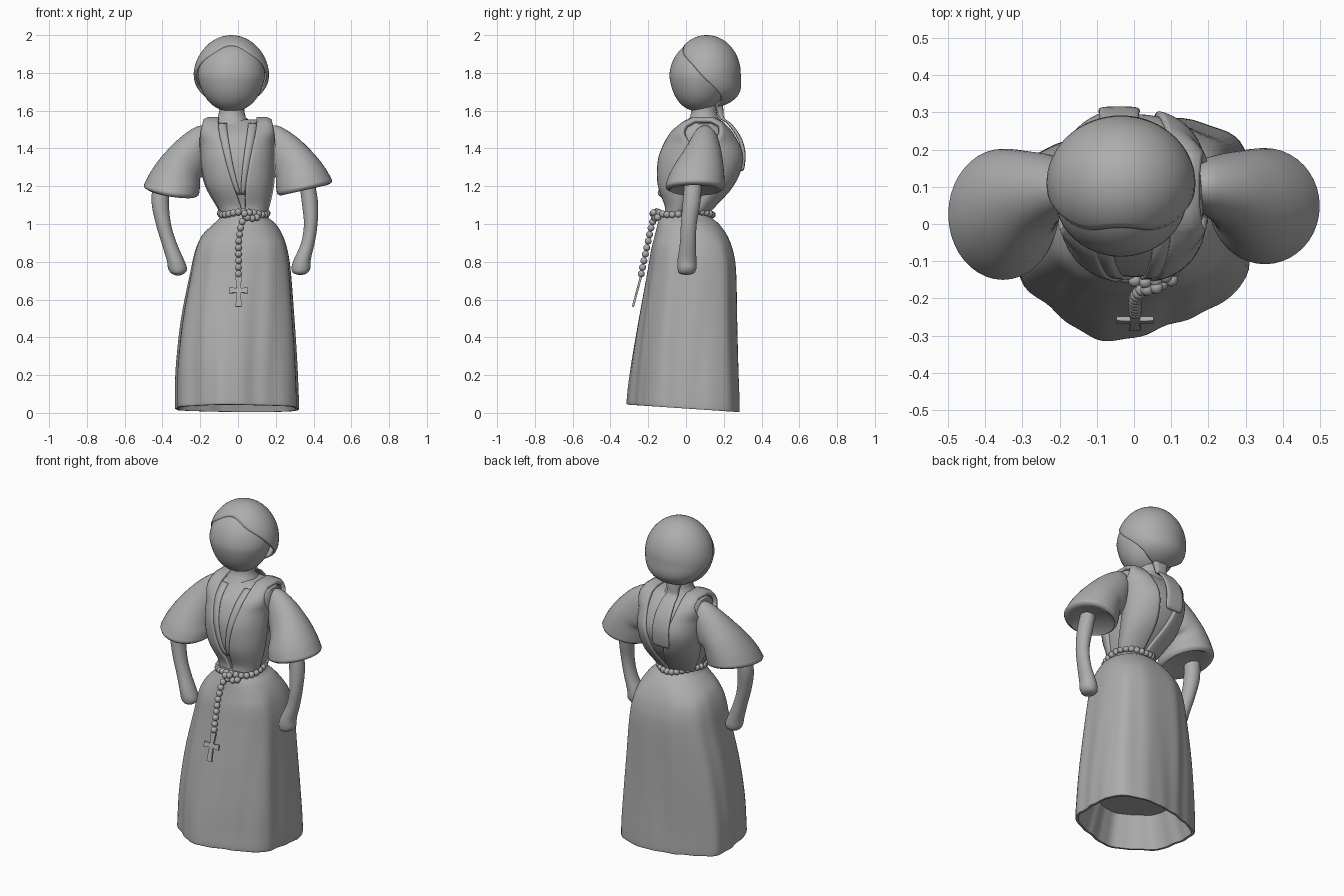
import bpy, bmesh
from math import sin, cos, pi, acos, atan2
from mathutils import Vector, Matrix

if "Cube" in bpy.data.objects:
    bpy.data.objects.remove(bpy.data.objects["Cube"])

grey = bpy.data.materials.new("dark_grey")
grey.diffuse_color = (.42, .42, .42, 1)
grey.use_nodes = True
grey.node_tree.nodes["Principled BSDF"].inputs["Base Color"].default_value = grey.diffuse_color


def finish(name, bm, angle=50):
    bmesh.ops.recalc_face_normals(bm, faces=bm.faces)
    me = bpy.data.meshes.new(name)
    bm.to_mesh(me)
    bm.free()
    me.materials.append(grey)
    ob = bpy.data.objects.new(name, me)
    bpy.context.collection.objects.link(ob)
    bpy.ops.object.select_all(action='DESELECT')
    ob.select_set(True)
    bpy.context.view_layer.objects.active = ob
    bpy.ops.object.shade_smooth_by_angle(angle=angle * pi / 180)
    return ob


def loft(name, rings, closed=True, cap0=True, cap1=True, angle=50):
    bm = bmesh.new()
    vs = [[bm.verts.new(p) for p in r] for r in rings]
    n = len(vs[0])
    for a, b in zip(vs, vs[1:]):
        for i in range(n if closed else n - 1):
            j = (i + 1) % n
            bm.faces.new((a[i], a[j], b[j], b[i]))
    if closed and cap0:
        bm.faces.new(vs[0])
    if closed and cap1:
        bm.faces.new(vs[-1])
    return finish(name, bm, angle)


def spline(pts, n, closed=False):
    """Catmull-Rom samples through tuples of any length."""
    out, m = [], len(pts)
    at = (lambda i: pts[i % m]) if closed else (lambda i: pts[max(0, min(m - 1, i))])
    for i in range(m if closed else m - 1):
        for k in range(n):
            t = k / n
            out.append(tuple(.5 * (2 * b + (c - a) * t + (2 * a - 5 * b + 4 * c - d) * t * t
                                   + (3 * b - a - 3 * c + d) * t ** 3)
                             for a, b, c, d in zip(at(i - 1), at(i), at(i + 1), at(i + 2))))
    if not closed:
        out.append(tuple(pts[-1]))
    return out


def sgnpow(v, p):
    return abs(v) ** p * (1 if v >= 0 else -1)


def oval(c, u, v, n=32):
    c, u, v = Vector(c), Vector(u), Vector(v)
    return [c + u * cos(2 * pi * i / n) + v * sin(2 * pi * i / n) for i in range(n)]


def solidify(ob, t, offset=1):
    m = ob.modifiers.new("thickness", 'SOLIDIFY')
    m.thickness, m.offset = t, offset


# Skirt: rows of z, xmin, xmax, ymin, ymax morphing from oval waist to angular hem
hem = spline([(.32, .03), (.312, .17), (.22, .262), (.06, .28), (-.1, .25), (-.23, .2), (-.315, .14), (-.325, .02),
              (-.3, -.15), (-.19, -.25), (-.1, -.31), (0, -.305), (.13, -.26), (.24, -.21), (.3, -.14)], 7, True)
hx = [(p[0] + .003) / .323 for p in hem]
hy = [(p[1] + .015) / .296 for p in hem]
rows = spline([(1.065, -.085, .14, -.125, .115), (1.03, -.1, .165, -.14, .14), (1.0, -.13, .2, -.15, .175),
               (.94, -.19, .237, -.165, .218), (.86, -.226, .262, -.185, .25),
               (.75, -.25, .278, -.203, .267), (.5, -.298, .296, -.248, .272),
               (.25, -.325, .312, -.288, .277), (.05, -.33, .32, -.31, .283), (.023, -.325, .316, -.306, .28)], 5)


def skirt_ring(row, s=1.0, dz=0):
    z, x0, x1, y0, y1 = row
    m = min(1, max(0, (.98 - z) / .85))          # hem shape weight
    q = 1 - .26 * min(1, max(0, (1.04 - z) / .15))  # squarer hips
    ring = []
    for a, b in zip(hx, hy):
        t = atan2(b, a)
        f = s * (1 + .035 * m * (1.2 - m) * sin(11 * t) + .008 * m * sin(17 * t + 1))
        x = (x0 + x1) / 2 + (x1 - x0) / 2 * f * (m * a + (1 - m) * sgnpow(cos(t), q))
        y = (y0 + y1) / 2 + (y1 - y0) / 2 * f * (m * b + (1 - m) * sgnpow(sin(t), q))
        ring.append((x, y, z + dz - .07 * y * max(0, 1 - z / .6)))
    return ring


loft("skirt", [skirt_ring(r) for r in rows] + [skirt_ring(rows[-1], .96), skirt_ring(rows[-1], .78, .19)], angle=45)

# Bodice: superellipse sections closing in a dome under the neck
body = spline([(1.05, -.08, .14, -.1, .1), (1.1, -.108, .16, -.1, .145), (1.2, -.165, .182, -.135, .235),
               (1.3, -.19, .19, -.142, .285), (1.38, -.195, .19, -.13, .292), (1.47, -.195, .188, -.085, .25),
               (1.53, -.185, .18, -.01, .19)], 5)
P = 2 / 2.5


def body_ring(row, s=1.0, dz=0):
    z, x0, x1, y0, y1 = row
    return [((x0 + x1) / 2 + (x1 - x0) / 2 * s * sgnpow(cos(a), P),
             (y0 + y1) / 2 + (y1 - y0) / 2 * s * sgnpow(sin(a), P), z + dz)
            for a in [2 * pi * i / 48 for i in range(48)]]


loft("bodice", [body_ring(r) for r in body] + [body_ring(body[-1], .8, .015), body_ring(body[-1], .5, .024)])

# Broad shoulder straps running from waist over shoulder to back waist
for side, label in ((-1, "left"), (1, "right")):
    rings = []
    apex = [(1.552, -.18, .175, .04, .14)]
    for sy, seq in ((-1, body[1:] + apex), (1, apex + body[:0:-1])):
        for z, x0, x1, y0, y1 in seq:
            rise = min(1, max(0, (z - 1.43) / .1))
            row = []
            for k in range(11):
                lo = .06 + .5 * min(1, (z - 1.05) / .48) ** 1.2
                f = lo + (.98 - lo) * k / 10
                x = (x0 + x1) / 2 + side * (x1 - x0) / 2 * f
                h = (1 - f ** 2.5) ** .4
                h += (.97 - h) * .8 * rise
                row.append((x, (y0 + y1) / 2 + sy * (y1 - y0) / 2 * h * 1.015,
                            z + .004 * rise - .012 * rise * max(0, k - 7) / 3))
            rings.append(row)
    ob = loft(label + "_shoulder_strap", rings, closed=False)
    solidify(ob, .024, 0)

# Collar edges forming the deep V on the chest
for side, label in ((-1, "left"), (1, "right")):
    rings = []
    for z, x0, x1, y0, y1 in body[8:]:
        t = (z - body[8][0]) / (1.53 - body[8][0])
        row = []
        for f in (.01 + .3 * t, .07 + .36 * t, .13 + .46 * t):
            y = (y0 + y1) / 2 - (y1 - y0) / 2 * (1 - f ** 2.5) ** .4
            row.append(((x0 + x1) / 2 + side * (x1 - x0) / 2 * f, y - .002, z))
        rings.append(row)
    solidify(loft(label + "_collar", rings, closed=False), .012, 0)

# Flared sleeves: centre x, y, z, u.x, u.z, v.y
sleeve = spline([(.15, .1, 1.42, .0, .09, .05), (.19, .1, 1.41, .02, .11, .075), (.245, .09, 1.36, .06, .105, .1),
                 (.3, .07, 1.31, .1, .065, .128), (.332, .055, 1.25, .131, .045, .148),
                 (.352, .048, 1.2, .147, .03, .156)], 5)
lip = [(.352, .048, 1.188, .143, .03, .152), (.348, .048, 1.178, .125, .028, .135),
       (.345, .045, 1.195, .09, .02, .1)]
for side, label in ((-1, "left"), (1, "right")):
    rings = []
    for x, y, z, ux, uz, vy in sleeve + lip:
        g = max(0, min(1, (1.42 - z) / .22)) if side < 0 else 0  # left sleeve droops forward
        rings.append(oval((side * x, y - .022 * g, z - .015 * g), (side * ux, 0, uz - .01 * g),
                          (0, vy + .02 * g, .02 * g), 40))
    loft(label + "_sleeve", rings)

# Arms: x, y, z, half width x, half depth y
arms = {"right": [(.36, .04, 1.25, .04, .045), (.38, .03, 1.12, .043, .047), (.385, .015, 1.0, .036, .042),
                  (.37, .01, .9, .036, .042), (.34, .005, .81, .045, .05), (.333, .005, .765, .05, .05),
                  (.33, .003, .74, .037, .04), (.33, .003, .731, .012, .015)],
        "left": [(-.4, .02, 1.25, .045, .045), (-.412, .01, 1.12, .046, .046), (-.395, .0, 1.0, .04, .042),
                 (-.365, -.005, .9, .04, .042), (-.332, -.01, .81, .046, .05), (-.32, -.01, .765, .05, .05),
                 (-.318, -.012, .74, .037, .04), (-.318, -.012, .728, .012, .015)]}
for label, pts in arms.items():
    loft(label + "_arm", [oval(p[:3], (p[3], 0, 0), (0, p[4], 0), 24) for p in spline(pts, 4)])

# Neck
loft("neck", [oval((-.033, .095, z), (r, 0, 0), (0, r, 0)) for z, r in
              ((1.5, .12), (1.54, .1), (1.565, .074), (1.6, .066), (1.68, .07))])

# Head: ellipsoid tapered toward the chin
bm = bmesh.new()
bmesh.ops.create_uvsphere(bm, u_segments=48, v_segments=32, radius=1)
for v in bm.verts:
    x, y, z = v.co
    k = 1 + .16 * min(0, z) * (1 + z)
    v.co = (-.035 + .178 * x * k, .075 + .163 * y * k + .006 * z, 1.783 + .188 * z)
finish("head", bm)

# Cap: shell grown from the back pole to a slanting front edge, fuller at the nape
rings = []
for i in range(1, 25):
    ring = []
    for j in range(56):
        a = 2 * pi * j / 56
        th = acos(max(-1, min(1, (-.035 - .105 * sin(a) - .02 * sin(3 * a)) / .18))) * i / 24
        up = sin(th) * sin(a)
        low = max(0, -up)
        ring.append((-.035 + .2 * sin(th) * cos(a) * (1 - .06 * max(0, up)),
                     .11 + .18 * cos(th) + .16 * low * low * (1 - low),
                     1.795 + (.205 if up > 0 else .185) * up))
    rings.append(ring)
solidify(loft("cap", rings, cap1=False), .014, -1)

# Cap tail hanging down the back: y, z, half width, half thickness
tail = spline([(.17, 1.66, .06, .025), (.18, 1.6, .04, .018), (.19, 1.56, .038, .014), (.23, 1.53, .045, .012),
               (.28, 1.46, .052, .012), (.304, 1.38, .055, .011), (.3, 1.3, .055, .01), (.294, 1.28, .045, .006)], 4)
loft("cap_tail", [[(-.04 + w * sgnpow(cos(a), .6), y + t * sgnpow(sin(a), .6), z)
                   for a in [2 * pi * i / 20 for i in range(20)]] for y, z, w, t in tail])

# Beads: belt loop, knot and hanging strand
beads = [(.03 + .124 * cos(a), -.008 + .147 * sin(a), 1.057 + .008 * sin(3 * a))
         for a in [2 * pi * i / 28 for i in range(28)]]
beads += [(.05, -.168, 1.035), (.075, -.16, 1.03), (.1, -.15, 1.035), (.035, -.175, 1.055), (.06, -.17, 1.06)]
strand = spline([(.04, -.165, 1.04), (.018, -.18, 1.0), (.004, -.2, .91), (.003, -.222, .81), (.003, -.237, .735)], 40)
step, last = .034, None
for p in strand:
    p = Vector(p)
    if last is None or (p - last).length >= step:
        beads.append(tuple(p))
        last = p
bm = bmesh.new()
for p in beads:
    bmesh.ops.create_uvsphere(bm, u_segments=14, v_segments=9, radius=.0185, matrix=Matrix.Translation(p))
finish("bead_belt", bm)

# Cross pendant with slightly flared arms, leaning out with the skirt
w, f, top, bot, arm = .012, .016, .075, -.09, .05
outline = [(-f, bot), (f, bot), (w, -.012), (arm, -f), (arm, f), (w, .012), (f, top),
           (-f, top), (-w, .012), (-arm, f), (-arm, -f), (-w, -.012)]
tilt = Matrix.Translation((.003, -.258, .648)) @ Matrix.Rotation(-.26, 4, 'X')
loft("cross_pendant", [[tilt @ Vector((x, y, z)) for x, z in outline] for y in (-.006, .006)], angle=30)
